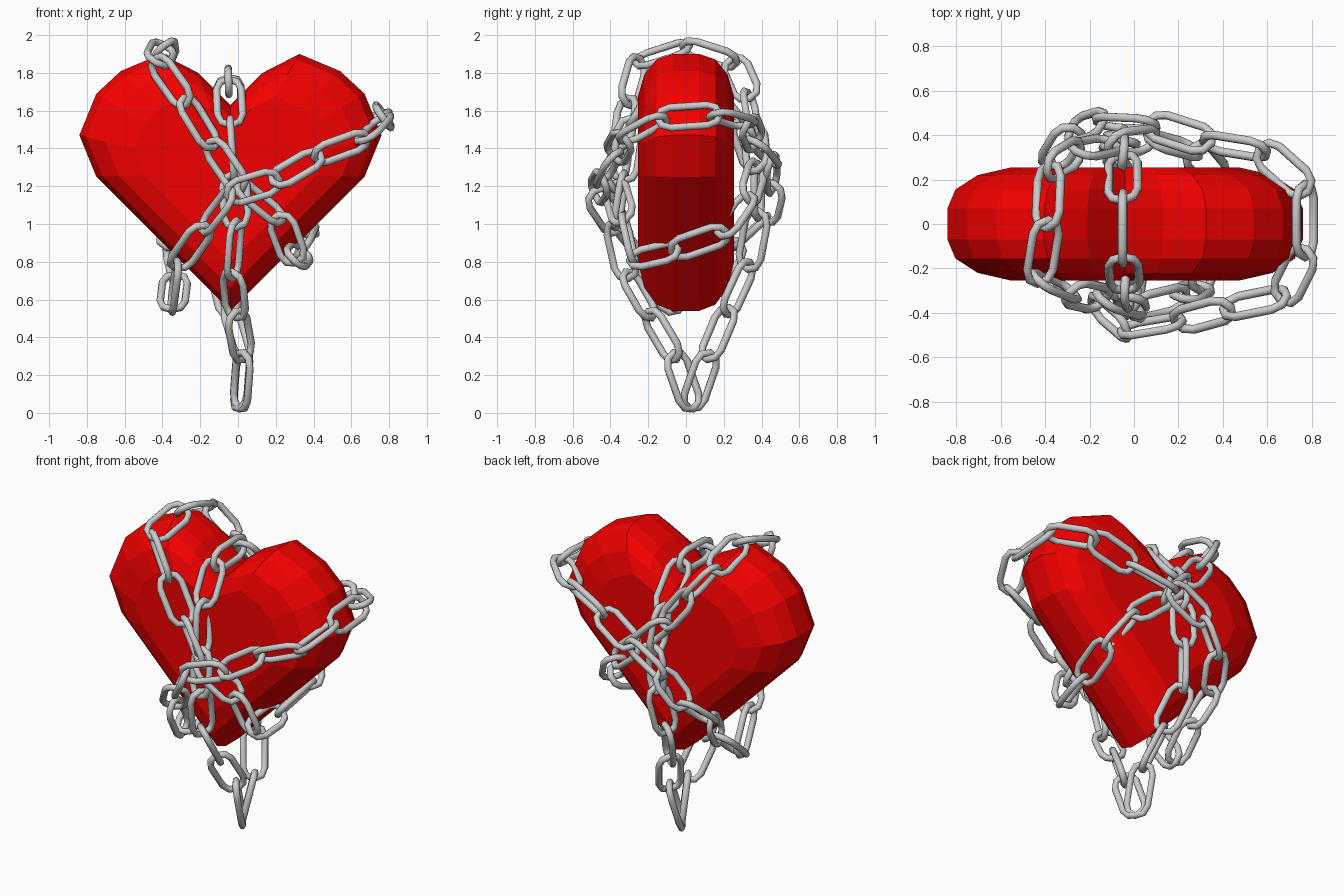
import bpy, bmesh
from math import sin, cos, pi, radians
from mathutils import Vector, Matrix

if "Cube" in bpy.data.objects:
    bpy.data.objects.remove(bpy.data.objects["Cube"])

WIRE = 0.02        # wire radius
HALF_W = 0.066     # half width of a link, to the wire centre
ARC = 4            # segments in each rounded link end


def finish(bm, name):
    bmesh.ops.recalc_face_normals(bm, faces=bm.faces)
    me = bpy.data.meshes.new(name)
    bm.to_mesh(me)
    bm.free()
    ob = bpy.data.objects.new(name, me)
    bpy.context.collection.objects.link(ob)
    return ob


# Heart: mirrored outline, stacked in rounded layers from front to back
def build_heart():
    cx, cz = -0.04, 1.27
    half = [(0.17, 1.80), (0.365, 1.90), (0.58, 1.81), (0.71, 1.69), (0.80, 1.47), (0.71, 1.25)]
    outline = [(0, 1.63)] + half + [(0, 0.54)] + [(-x, z) for x, z in reversed(half)]
    side = [(0.64, 0.255), (0.83, 0.22), (0.955, 0.155), (1.0, 0.07)]
    layers = [(s, -y) for s, y in side] + [(s, y) for s, y in reversed(side)]
    bm = bmesh.new()
    rings = [[bm.verts.new((cx + s * x, y, cz + s * (z - cz))) for x, z in outline]
             for s, y in layers]
    n = len(outline)
    for a, b in zip(rings, rings[1:]):
        for i in range(n):
            j = (i + 1) % n
            bm.faces.new((a[i], a[j], b[j], b[i]))
    bm.faces.new(rings[0])
    bm.faces.new(rings[-1])
    ob = finish(bm, "heart")
    mat = bpy.data.materials.new("red")
    mat.diffuse_color = (0.9, 0.0, 0.0, 1)
    mat.use_nodes = True
    mat.node_tree.nodes["Principled BSDF"].inputs["Base Color"].default_value = mat.diffuse_color
    ob.data.materials.append(mat)


# One oval link between two joints
def add_link(bm, p, q, side, roll):
    t = (q - p).normalized()
    u = (side - t * side.dot(t)).normalized()
    u = Matrix.Rotation(roll, 3, t) @ u
    w = t.cross(u)
    mid = (p + q) / 2
    straight = (q - p).length / 2 + WIRE - HALF_W
    rings = []
    for end in (1, -1):
        for k in range(ARC + 1):
            a = pi * k / ARC + (0 if end == 1 else pi)
            radial = u * cos(a) + t * sin(a)
            c = mid + t * end * straight + radial * HALF_W
            rings.append([bm.verts.new(c + (radial * cos(b) + w * sin(b)) * WIRE)
                          for b in (2 * pi * m / 8 for m in range(8))])
    for i, a in enumerate(rings):
        b = rings[(i + 1) % len(rings)]
        for m in range(8):
            f = bm.faces.new((a[m], a[(m + 1) % 8], b[(m + 1) % 8], b[m]))
            f.smooth = True


# Closed chain: a link on every joint pair, rolled from the plane normal of the loop
def build_chain(name, joints, rolls):
    pts = [Vector(j) for j in joints]
    centre = Vector((0, 0, 1.2))
    normal = Vector()
    for a, b in zip(pts, pts[1:] + pts[:1]):
        normal += (a - centre).cross(b - centre)
    bm = bmesh.new()
    for p, q, roll in zip(pts, pts[1:] + pts[:1], rolls):
        add_link(bm, p, q, normal, radians(roll))
    finish(bm, name)


build_heart()

# Chain through the notch, hanging under the tip
build_chain("centre_chain", [
    (-0.05, 0.12, 1.76), (-0.05, -0.16, 1.75), (-0.04, -0.29, 1.54), (-0.02, -0.33, 1.25),
    (-0.01, -0.37, 1.0), (-0.03, -0.31, 0.73), (-0.01, -0.19, 0.52), (0.03, -0.06, 0.3),
    (0.01, 0.03, 0.04), (0.03, 0.12, 0.3), (-0.04, 0.22, 0.54), (-0.1, 0.33, 0.78),
    (-0.06, 0.38, 1.05), (-0.05, 0.38, 1.3), (-0.05, 0.3, 1.54)],
    [90, 0, 95, 15, 120, 40, 140, 60, 120, 45, 140, 60, 160, 80, 5])

# Chain over the left lobe and under the right edge
build_chain("left_lobe_chain", [
    (-0.39, 0.0, 1.94), (-0.43, -0.25, 1.86), (-0.28, -0.31, 1.65), (-0.14, -0.34, 1.42),
    (0.01, -0.38, 1.2), (0.22, -0.33, 1.03), (0.3, -0.28, 0.81), (0.34, -0.06, 0.86),
    (0.38, 0.2, 0.95), (0.27, 0.33, 1.14), (0.08, 0.38, 1.3), (-0.1, 0.36, 1.48),
    (-0.25, 0.33, 1.68), (-0.38, 0.25, 1.86)],
    [114, 30, 125, 30, 115, 10, 80, 165, 65, 150, 60, 160, 85, 5])

# Chain round the right lobe and under the left edge
build_chain("right_lobe_chain", [
    (0.77, -0.13, 1.56), (0.67, -0.33, 1.45), (0.42, -0.38, 1.36), (0.2, -0.44, 1.23),
    (-0.04, -0.48, 1.16), (-0.18, -0.36, 0.98), (-0.32, -0.2, 0.78), (-0.35, -0.05, 0.56),
    (-0.33, 0.13, 0.72), (-0.37, 0.27, 0.89), (-0.28, 0.42, 1.03), (-0.15, 0.46, 1.2),
    (0.08, 0.45, 1.33), (0.33, 0.37, 1.43), (0.58, 0.33, 1.53), (0.77, 0.16, 1.58)],
    [80, 140, 50, 160, 60, 140, 60, 130, 50, 140, 50, 150, 45, 135, 75, 0])
